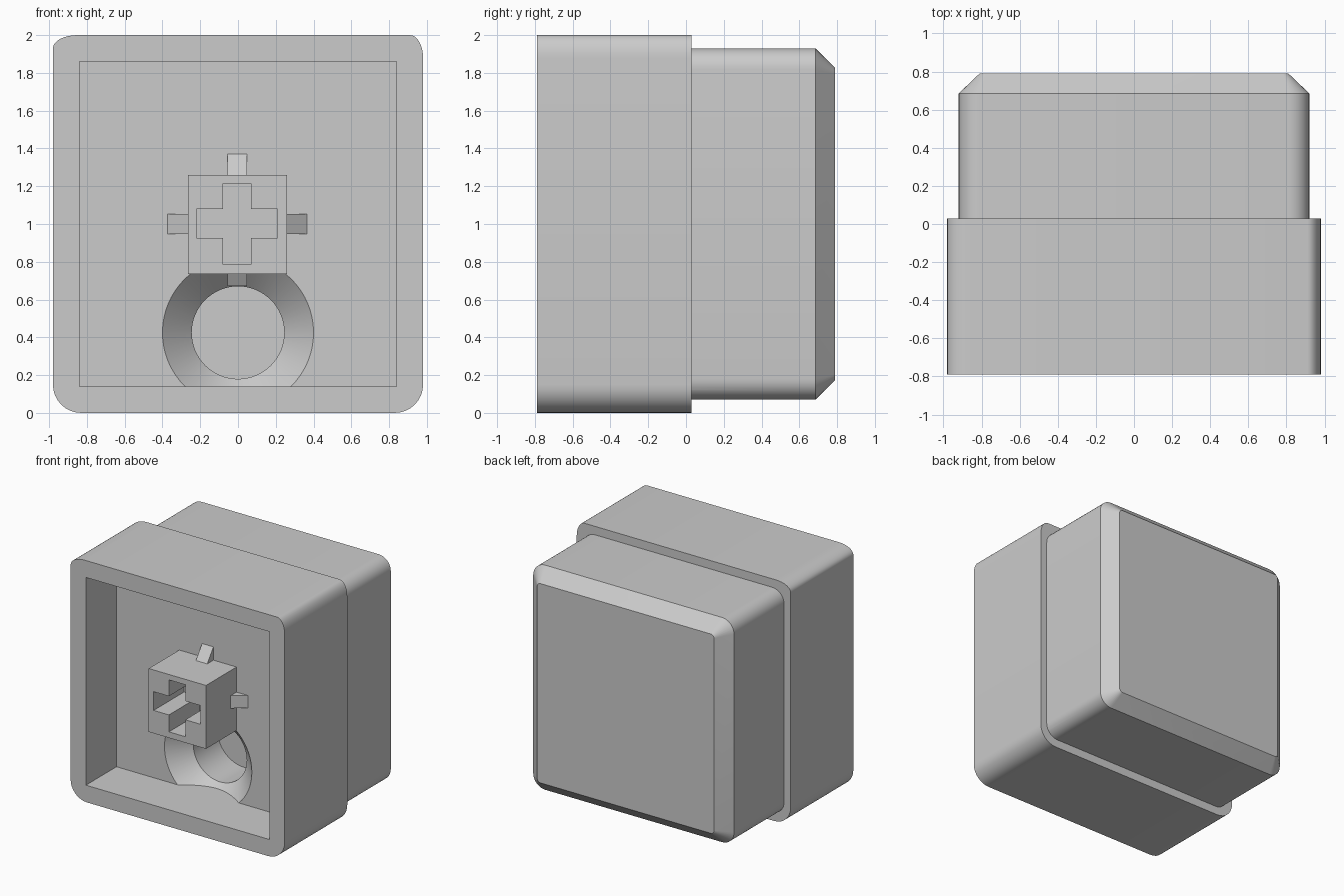
import bpy, bmesh, math
from mathutils import Matrix, Vector

old = bpy.data.objects.get("Cube")
if old:
    bpy.data.objects.remove(old, do_unlink=True)

grey = bpy.data.materials.new("matte grey")
grey.use_nodes = True
colour = (0.6, 0.6, 0.6, 1)
grey.diffuse_color = colour
grey.node_tree.nodes["Principled BSDF"].inputs["Base Color"].default_value = colour


def add_object(name, bm):
    bmesh.ops.recalc_face_normals(bm, faces=bm.faces)
    mesh = bpy.data.meshes.new(name)
    bm.to_mesh(mesh)
    bm.free()
    obj = bpy.data.objects.new(name, mesh)
    bpy.context.collection.objects.link(obj)
    mesh.materials.append(grey)
    return obj


def loft(name, rings):
    """Join matching rings of points and cap both ends."""
    bm = bmesh.new()
    loops = [[bm.verts.new(p) for p in ring] for ring in rings]
    n = len(loops[0])
    for a, b in zip(loops, loops[1:]):
        for i in range(n):
            j = (i + 1) % n
            bm.faces.new((a[i], a[j], b[j], b[i]))
    bm.faces.new(loops[0])
    bm.faces.new(loops[-1])
    return add_object(name, bm)


def rounded(y, w, z0, z1, radii, steps=8):
    """Rounded rectangle; radii run anticlockwise from the top right."""
    corners = [(w, z1, 1, 1), (-w, z1, -1, 1), (-w, z0, -1, -1), (w, z0, 1, -1)]
    ring = []
    for k, ((cx, cz, sx, sz), (rx, rz)) in enumerate(zip(corners, radii)):
        for s in range(steps + 1):
            a = math.pi / 2 * (k + s / steps)
            ring.append((cx - sx * rx + rx * math.cos(a), y,
                         cz - sz * rz + rz * math.sin(a)))
    return ring


def circle(y, r, z, n=64):
    return [(r * math.cos(2 * math.pi * i / n), y,
             z + r * math.sin(2 * math.pi * i / n)) for i in range(n)]


def box(name, x0, x1, y0, y1, z0, z1):
    return loft(name, [[(x0, y, z0), (x1, y, z0), (x1, y, z1), (x0, y, z1)]
                       for y in (y0, y1)])


def combine(obj, other, operation):
    mod = obj.modifiers.new(operation.title(), "BOOLEAN")
    mod.operation = operation
    mod.solver = "EXACT"
    mod.object = other
    bpy.context.view_layer.objects.active = obj
    bpy.ops.object.modifier_apply(modifier=mod.name)
    bpy.data.objects.remove(other, do_unlink=True)


FRONT, FLOOR, STEP, BACK = -0.79, -0.39, 0.03, 0.79
HOLE_Z = 0.425

# Wide front housing and narrower chamfered rear block
housing_radii = [(0.07, 0.12), (0.13, 0.07), (0.15, 0.15), (0.15, 0.15)]
housing = loft("housing", [rounded(y, 0.98, 0, 2, housing_radii) for y in (FRONT, STEP)])
rear = loft("rear_block", [
    rounded(STEP - 0.1, 0.92, 0.07, 1.93, [(0.11, 0.11)] * 4),
    rounded(0.685, 0.92, 0.07, 1.93, [(0.11, 0.11)] * 4),
    rounded(BACK, 0.81, 0.175, 1.825, [(0.03, 0.03)] * 4)])
combine(housing, rear, "UNION")

# Square recess in the front
combine(housing, box("recess_cutter", -0.84, 0.84, -1, FLOOR, 0.14, 1.86), "DIFFERENCE")

# Countersunk hole, its lower side cut off level with the recess
hole = loft("hole_cutter", [circle(FLOOR - 0.01, 0.41, HOLE_Z), circle(-0.235, 0.245, HOLE_Z),
                            circle(0.08, 0.245, HOLE_Z)])
combine(hole, box("trim", -1, 1, -1, 1, -1, 0.14), "DIFFERENCE")
combine(housing, hole, "DIFFERENCE")

# Square stem with a cross socket
stem = box("stem", -0.265, 0.26, FRONT, -0.24, 0.735, 1.26)
upright = box("socket_upright", -0.08, 0.07, -1, FLOOR, 0.785, 1.215)
combine(upright, box("socket_bar", -0.22, 0.21, -1, FLOOR, 0.925, 1.08), "UNION")
combine(stem, upright, "DIFFERENCE")

# Wedge ribs on the four sides of the stem
names = ("top_rib", "left_rib", "bottom_rib", "right_rib")
for k, name in enumerate(names):
    profile = [(-0.475, 0.255), (FLOOR, 0.37), (FLOOR + 0.01, 0.37), (FLOOR + 0.01, 0.255)]
    if name == "bottom_rib":
        # This rib stops at the hole and reaches back to its sloping wall
        profile = [(-0.475, 0.255), (-0.43, 0.328), (-0.24, 0.328), (-0.24, 0.255)]
    turn = Matrix.Rotation(k * math.pi / 2, 4, "Y")
    centre = Vector((-0.004, 0, 1.0))
    loft(name, [[turn @ Vector((x, y, z)) + centre for y, z in profile]
                for x in (-0.052, 0.052)])

# Smooth the rounded corners and the hole, keep other edges crisp
bpy.ops.object.select_all(action="DESELECT")
housing.select_set(True)
bpy.context.view_layer.objects.active = housing
bpy.ops.object.shade_smooth_by_angle(angle=math.radians(30))
